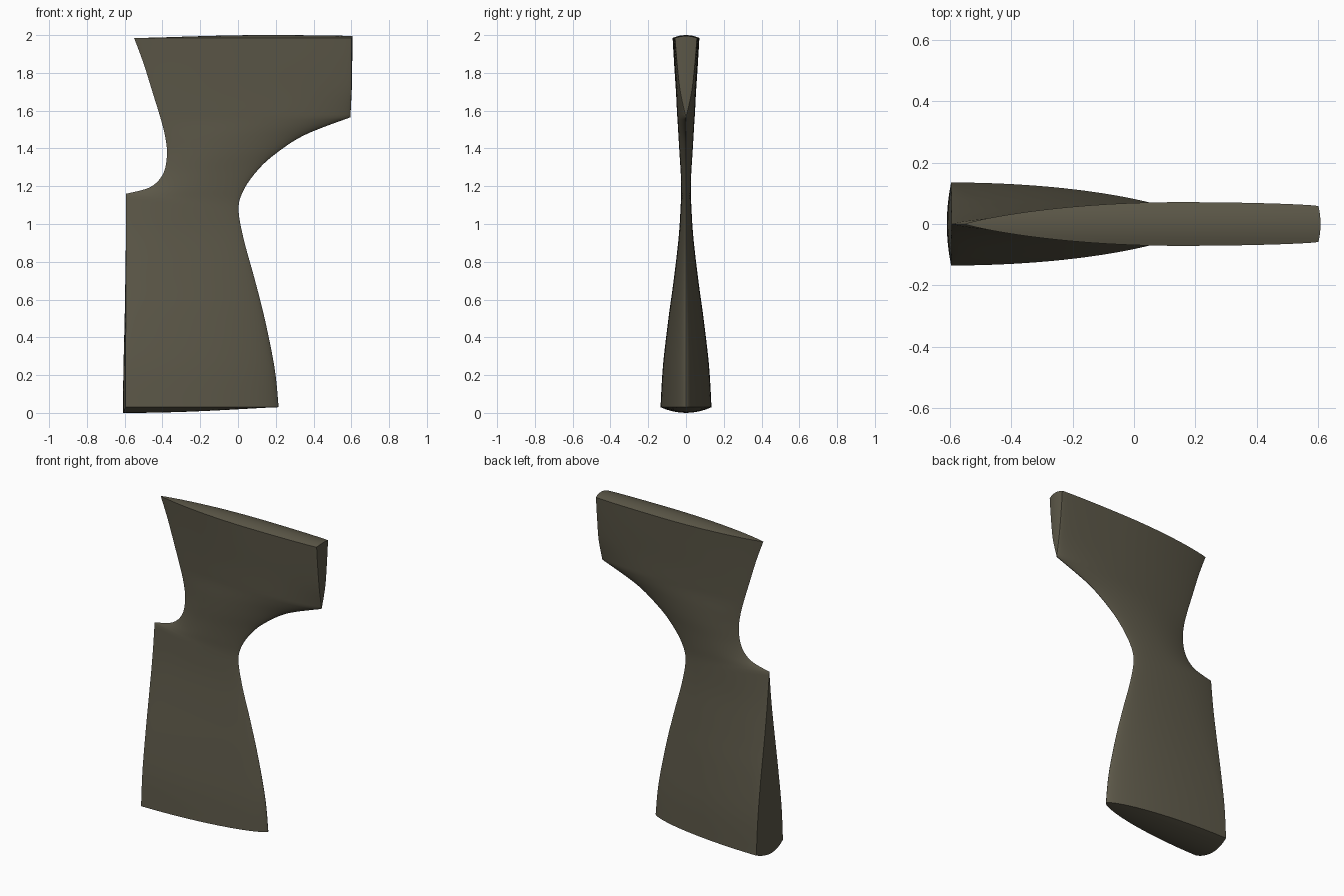
import bpy, bmesh, math

if "Cube" in bpy.data.objects:
    bpy.data.objects.remove(bpy.data.objects["Cube"])

# Key rows, bottom to top:
# left x, left z, right x, right z, max half thickness, ridge position, left and right half thickness
ROWS = [
    (-.595, .03, .215, .03, .135, .00, .135, 0),
    (-.595, .25, .194, .235, .122, .02, .121, 0),
    (-.594, .50, .141, .50, .093, .08, .089, 0),
    (-.594, .72, .085, .72, .063, .20, .055, 0),
    (-.593, .95, .030, .92, .038, .35, .022, 0),
    (-.593, 1.16, .003, 1.08, .027, .50, 0, 0),
    (-.465, 1.195, .030, 1.18, .026, .50, 0, 0),
    (-.397, 1.265, .100, 1.28, .028, .50, 0, 0),
    (-.376, 1.365, .190, 1.365, .034, .52, 0, 0),
    (-.385, 1.46, .350, 1.47, .040, .54, 0, 0),
    (-.410, 1.56, .595, 1.565, .046, .56, 0, 0),
    (-.450, 1.69, .600, 1.70, .053, .58, 0, .030),
    (-.500, 1.85, .600, 1.85, .063, .60, 0, .047),
    (-.550, 1.985, .600, 1.985, .071, .60, 0, .058),
]
LAST = len(ROWS) - 1
CORNER = [5, 10, 10, 10, None, None, 5, 10]   # sharp corner row of each column
CORNER[1] = 5
CORNER[0] = 5
SUB, COLS, RIM = 6, 32, 8


def sample(col, s):
    """Smooth interpolation of one column, broken at its corner row."""
    i = min(int(s), LAST - 1)
    f = s - i
    lo, hi, c = 0, LAST, CORNER[col]
    if c is not None:
        lo, hi = (0, c) if i < c else (c, LAST)
    a, b, d, e = (ROWS[max(lo, min(hi, k))][col] for k in (i - 1, i, i + 1, i + 2))
    return b + .5 * f * (d - a + f * (2 * a - 5 * b + 4 * d - e + f * (3 * (b - d) + e - a)))


def point(s, t, f):
    """Point at height s, across t (0 left, 1 right), depth f (-1 front, 1 back)."""
    xl, zl, xr, zr, m, p, el, er = (sample(c, s) for c in range(8))
    if t < p:
        v, e, k = (p - t) / p, el, .85
    else:
        v, e, k = (t - p) / (1 - p), er, .65
    h = max(0, e + (m - e) * max(0, 1 - v * v) ** k)
    x, z = xl + (xr - xl) * t, zl + (zr - zl) * t
    # slightly domed end faces
    dome = 1 - f * f
    if s == 0:
        z -= .03 * (h / .135) ** 2 * dome
    elif s == LAST:
        z += .015 * (h / .071) ** 2 * dome
    if t == 0:
        x -= .014 * (h / .135) ** 2 * dome
    elif t == 1:
        x += .007 * (h / .058) ** 2 * dome
    return x, f * h, z


S = [i / SUB for i in range(LAST * SUB + 1)]
T = [.5 - .5 * math.cos(math.pi * i / COLS) for i in range(COLS + 1)]
F = [2 * i / RIM - 1 for i in range(RIM + 1)]
bm = bmesh.new()


def patch(us, vs, fn):
    grid = [[bm.verts.new(fn(u, v)) for v in vs] for u in us]
    for r0, r1 in zip(grid, grid[1:]):
        for j in range(len(vs) - 1):
            bm.faces.new((r0[j], r0[j + 1], r1[j + 1], r1[j]))


# broad sides, then bottom/top ends, then left/right edges
for side in (-1, 1):
    patch(S, T, lambda s, t: point(s, t, side))
for end in (0, LAST):
    patch(F, T, lambda f, t: point(end, t, f))
for edge in (0, 1):
    patch(S, F, lambda s, f: point(s, edge, f))
bmesh.ops.remove_doubles(bm, verts=bm.verts, dist=1e-5)
bmesh.ops.recalc_face_normals(bm, faces=bm.faces)

mesh = bpy.data.meshes.new("waisted_blade")
bm.to_mesh(mesh)
bm.free()
blade = bpy.data.objects.new("waisted_blade", mesh)
bpy.context.collection.objects.link(blade)

olive = bpy.data.materials.new("dark_olive")
olive.diffuse_color = (.105, .095, .064, 1)
olive.use_nodes = True
olive.node_tree.nodes["Principled BSDF"].inputs["Base Color"].default_value = olive.diffuse_color
mesh.materials.append(olive)

bpy.context.view_layer.objects.active = blade
blade.select_set(True)
bpy.ops.object.shade_smooth_by_angle(angle=math.radians(35))
